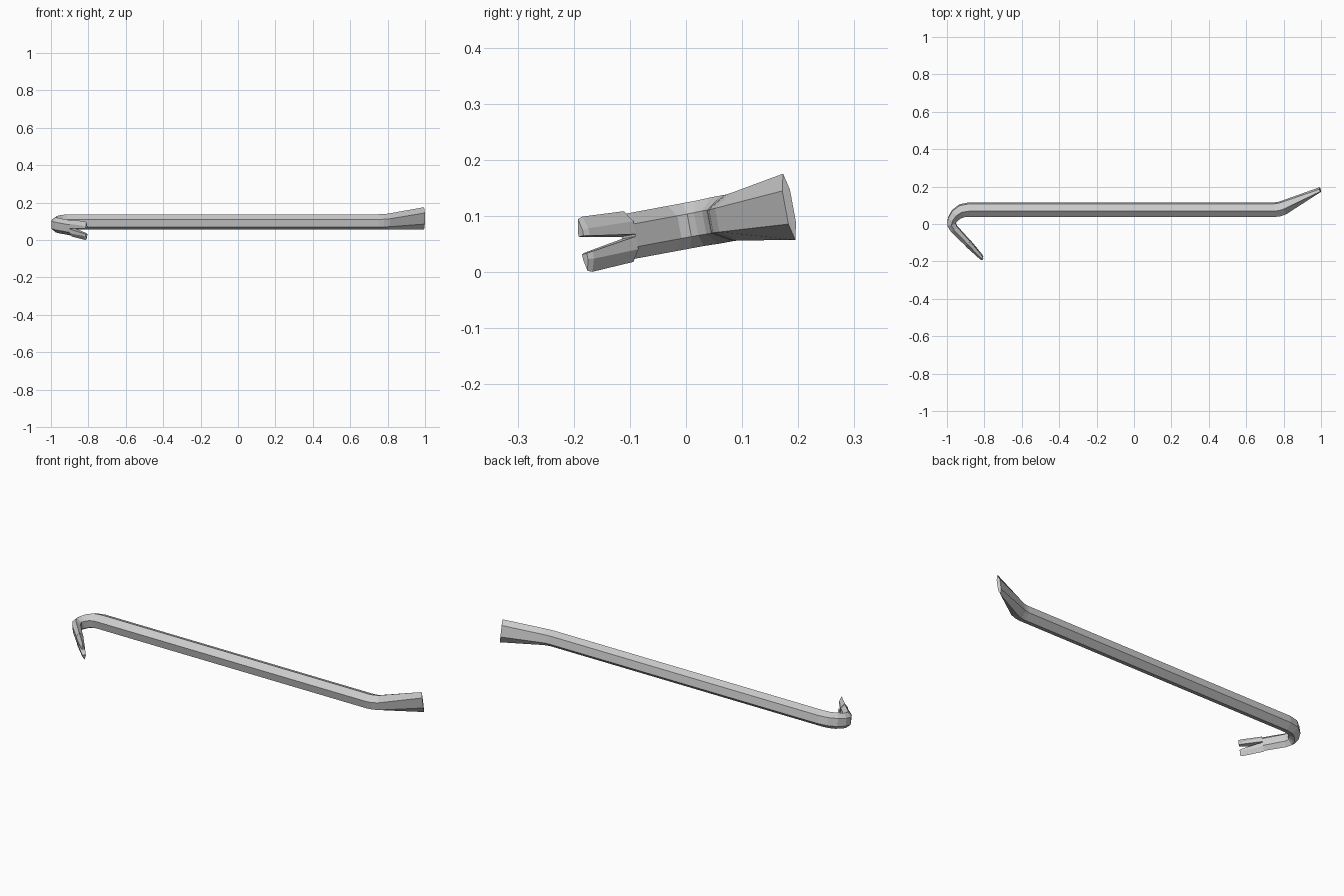
import bpy, bmesh
from math import radians, cos, sin

if "Cube" in bpy.data.objects:
    bpy.data.objects.remove(bpy.data.objects["Cube"])

TILT = radians(10.5)      # the bar rests leaning on its claw
Z0 = 0.0826


def place(x, y, ang, section):
    """Section points (outward offset, height) placed at a path station."""
    a = radians(ang)
    return [(x + n * cos(a), y + n * sin(a), w) for n, w in section]


def loft(bm, rings):
    """Skin a list of equal-sized rings and cap both ends."""
    rows = [[bm.verts.new(p) for p in ring] for ring in rings]
    k = len(rows[0])
    for r0, r1 in zip(rows, rows[1:]):
        for i in range(k):
            j = (i + 1) % k
            bm.faces.new((r0[i], r0[j], r1[j], r1[i]))
    bm.faces.new(rows[0])
    bm.faces.new(rows[-1])


def hexagon(a, b):
    return [(0, b), (a, b / 2), (a, -b / 2), (0, -b), (-a, -b / 2), (-a, b / 2)]


def prong(a, b, inner, side):
    """Half of a hexagon, with an inner wall along the nail slot."""
    mid = max(b * 0.55, inner + 0.004)
    pts = [(0, b), (a, mid), (a, inner), (-a, inner), (-a, mid)]
    return [(n, w * side) for n, w in pts]


def finish(bm, name):
    bmesh.ops.recalc_face_normals(bm, faces=bm.faces)
    mesh = bpy.data.meshes.new(name)
    bm.to_mesh(mesh)
    bm.free()
    ob = bpy.data.objects.new(name, mesh)
    ob.rotation_euler.x = TILT
    ob.location.z = Z0
    bpy.context.collection.objects.link(ob)


# Hexagonal bar: chisel tip, bend, shaft, hook (x, y, normal angle, thickness, height)
stations = [
    (0.995, 0.187, 120, 0.008, 0.060),
    (0.800, 0.089, 112, 0.035, 0.043),
    (0.775, 0.081, 99, 0.036, 0.042),
    (0.750, 0.078, 90, 0.036, 0.042),
    (-0.880, 0.078, 90, 0.036, 0.042),
    (-0.920, 0.072, 112, 0.034, 0.042),
    (-0.950, 0.053, 138, 0.030, 0.042),
    (-0.970, 0.025, 165, 0.026, 0.041),
    (-0.976, 0.000, 195, 0.023, 0.041),
    (-0.962, -0.026, 222, 0.021, 0.041),
    (-0.888, -0.104, 227, 0.017, 0.041),
]
bm = bmesh.new()
loft(bm, [place(x, y, g, hexagon(a, b)) for x, y, g, a, b in stations])
finish(bm, "hex_bar")

# Forked claw: two mirrored prongs beside a V-shaped slot
claw = [
    (-0.888, -0.104, 227, 0.018, 0.046, 0.002),
    (-0.817, -0.179, 227, 0.010, 0.050, 0.014),
    (-0.810, -0.187, 227, 0.006, 0.047, 0.016),
]
for side, label in ((1, "upper"), (-1, "lower")):
    bm = bmesh.new()
    loft(bm, [place(x, y, g, prong(a, b, i, side)) for x, y, g, a, b, i in claw])
    finish(bm, "claw_prong_" + label)
